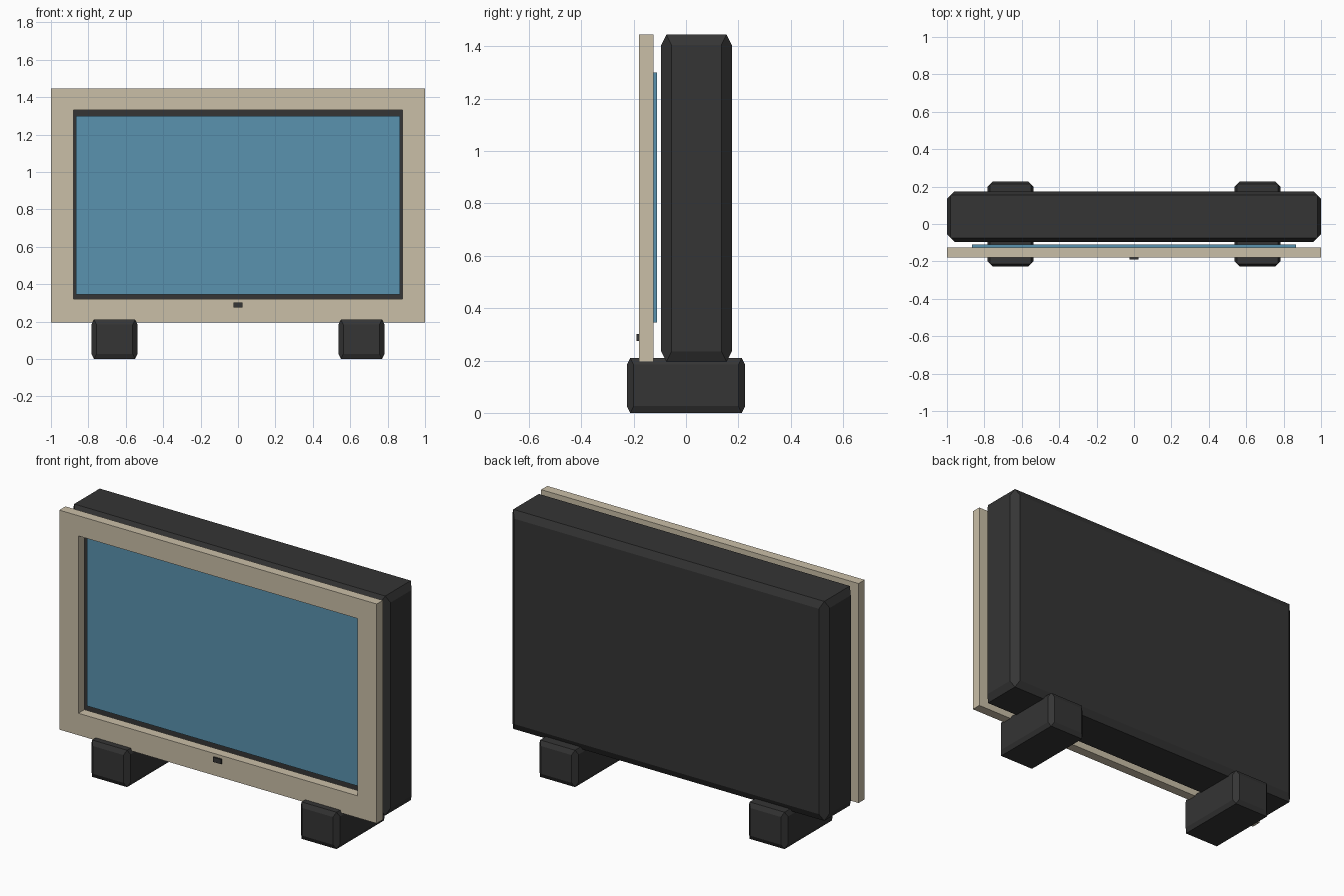
import bpy
import bmesh
from itertools import product

if "Cube" in bpy.data.objects:
    bpy.data.objects.remove(bpy.data.objects["Cube"], do_unlink=True)


def make_material(name, color):
    mat = bpy.data.materials.new(name)
    mat.use_nodes = True
    rgba = (*color, 1)
    mat.diffuse_color = rgba
    mat.node_tree.nodes["Principled BSDF"].inputs["Base Color"].default_value = rgba
    return mat


charcoal = make_material("charcoal plastic", (0.035, 0.035, 0.035))
beige = make_material("beige plastic", (0.59, 0.52, 0.39))
blue = make_material("blue glass", (0.10, 0.29, 0.43))


def finish(name, bm, mat):
    bmesh.ops.recalc_face_normals(bm, faces=bm.faces)
    mesh = bpy.data.meshes.new(name)
    bm.to_mesh(mesh)
    bm.free()
    mesh.materials.append(mat)
    obj = bpy.data.objects.new(name, mesh)
    bpy.context.collection.objects.link(obj)
    return obj


def box(name, low, high, mat, chamfer=0):
    """Box whose corners are each cut by a flat chamfer, shallower on top and bottom."""
    bm = bmesh.new()
    c = chamfer
    insets = [(0, c, c), (c, 0, c), (c / 2, c / 2, 0)] if c else [(0, 0, 0)]
    for corner in product((0, 1), repeat=3):
        for inset in insets:
            bm.verts.new([h - i if s else l + i
                          for s, l, h, i in zip(corner, low, high, inset)])
    bmesh.ops.convex_hull(bm, input=bm.verts)
    bmesh.ops.dissolve_limit(bm, angle_limit=0.01, verts=bm.verts, edges=bm.edges)
    return finish(name, bm, mat)


def frame(name, outer, inner, front, back, mat):
    """Rectangular ring: four loops joined round the section."""
    bm = bmesh.new()
    loops = []
    for (half, low, high), y in ((outer, front), (inner, front), (inner, back), (outer, back)):
        loops.append([bm.verts.new((x, y, z)) for x, z in
                      ((-half, low), (half, low), (half, high), (-half, high))])
    for k in range(4):
        a, b = loops[k], loops[(k + 1) % 4]
        for i in range(4):
            j = (i + 1) % 4
            bm.faces.new((a[i], a[j], b[j], b[i]))
    return finish(name, bm, mat)


# Rear housing
box("rear_housing", (-1, -0.095, 0.195), (1, 0.175, 1.445), charcoal, 0.04)

# Front surround with its open window
frame("front_bezel", (1, 0.195, 1.445), (0.88, 0.32, 1.33), -0.18, -0.125, beige)

# Screen panel behind the window
box("screen", (-0.865, -0.125, 0.345), (0.865, -0.11, 1.30), blue)

# Small button under the screen
box("power_button", (-0.025, -0.189, 0.275), (0.025, -0.175, 0.302), charcoal)

# Pair of feet
for name, x in (("right_foot", -0.66), ("left_foot", 0.66)):
    box(name, (x - 0.123, -0.226, 0), (x + 0.123, 0.226, 0.21), charcoal, 0.026)
